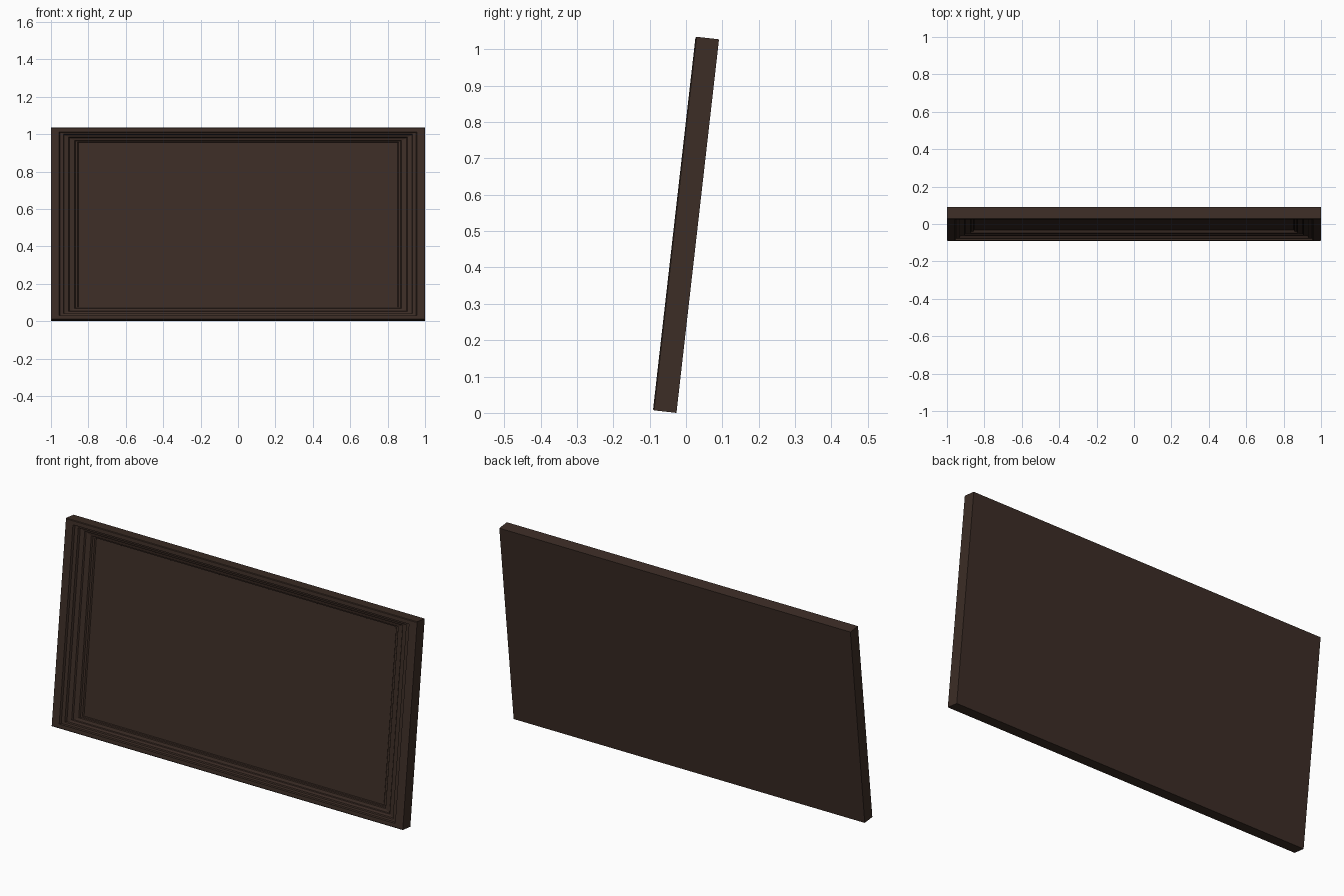
import bpy, bmesh, math
from mathutils import Matrix

if "Cube" in bpy.data.objects:
    bpy.data.objects.remove(bpy.data.objects["Cube"])

W, H, T = 1.0, 0.517, 0.065          # half width, half height, thickness
TILT = math.radians(-6.5)

wood = bpy.data.materials.new("dark_wood")
wood.diffuse_color = (0.045, 0.026, 0.019, 1)
wood.use_nodes = True
wood.node_tree.nodes["Principled BSDF"].inputs["Base Color"].default_value = wood.diffuse_color


def add_part(name, rings, cap_start, cap_end):
    """Loft nested rectangles (inset fraction, depth from the front)."""
    bm = bmesh.new()
    loops = []
    for inset, depth in rings:
        k = 1 - inset
        loops.append([bm.verts.new((sx * W * k, depth - T / 2, sz * H * k))
                      for sx, sz in ((-1, -1), (1, -1), (1, 1), (-1, 1))])
    for a, b in zip(loops, loops[1:]):
        for i in range(4):
            j = (i + 1) % 4
            bm.faces.new((a[i], a[j], b[j], b[i]))
    if cap_start:
        bm.faces.new(loops[0][::-1])
    if cap_end:
        bm.faces.new(loops[-1])
    bmesh.ops.recalc_face_normals(bm, faces=bm.faces)
    # lean backwards, then stand on the ground
    bm.transform(Matrix.Rotation(TILT, 4, 'X'))
    lift = H * math.cos(TILT) + T / 2 * math.sin(-TILT)
    bm.transform(Matrix.Translation((0, 0, lift)))
    me = bpy.data.meshes.new(name)
    bm.to_mesh(me)
    bm.free()
    me.materials.append(wood)
    ob = bpy.data.objects.new(name, me)
    bpy.context.collection.objects.link(ob)


# frame: back board, outer sides, stepped moulding, recessed panel
add_part("framed_panel", [
    (0, T), (0, 0.003), (0.006, 0),
    (0.043, 0), (0.048, 0.010),
    (0.066, 0.012), (0.071, 0.022),
    (0.094, 0.026), (0.099, 0.032),
    (0.126, 0.036), (0.131, 0.043),
    (0.141, 0.044), (0.146, 0.050),
], True, True)
